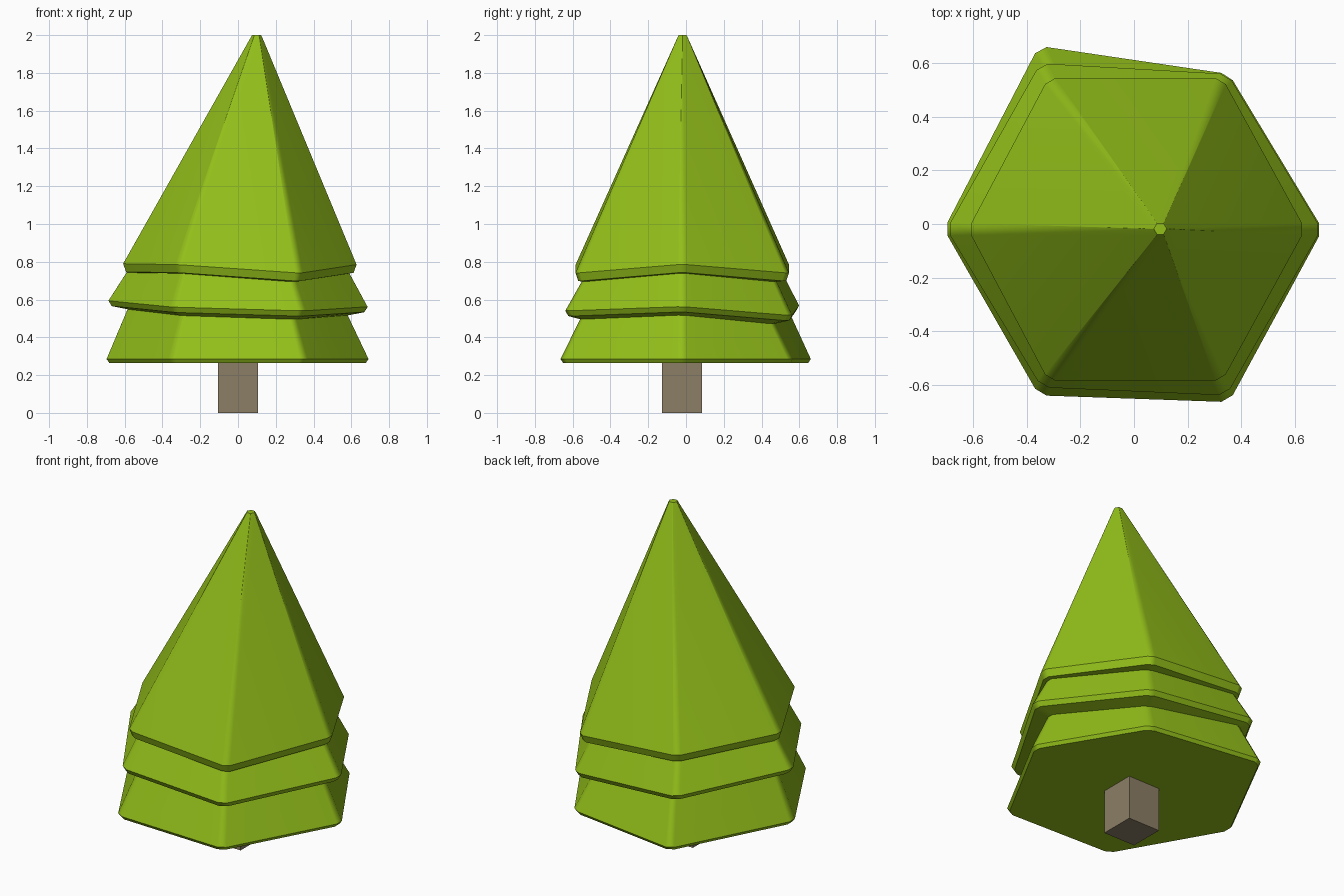
import bpy, bmesh
from math import cos, sin, pi, radians
from mathutils import Vector

if "Cube" in bpy.data.objects:
    bpy.data.objects.remove(bpy.data.objects["Cube"])


def paint(obj, name, color):
    mat = bpy.data.materials.new(name)
    mat.diffuse_color = color
    mat.use_nodes = True
    mat.node_tree.nodes["Principled BSDF"].inputs["Base Color"].default_value = mat.diffuse_color
    obj.data.materials.append(mat)


# Widest outline of each foliage tier: six slightly uneven corners
BASE = [(.705, -.02, .285), (.355, .56, .285), (-.355, .665, .285),
        (-.71, -.02, .285), (-.355, -.64, .285), (.355, -.665, .285)]
MID = [(.70, -.02, .563), (.35, .56, .515), (-.35, .60, .57),
       (-.70, -.02, .595), (-.345, -.61, .56), (.345, -.64, .54)]
TOP = [(.64, -.02, .787), (.33, .545, .74), (-.32, .545, .787),
       (-.62, -.02, .79), (-.32, -.585, .785), (.33, -.585, .74)]


def ring(outline, scale=1, dz=0, heights=None):
    """Scale an outline about the tree axis and shift it vertically."""
    heights = heights or outline
    return [Vector((x * scale, -.02 + (y + .02) * scale, h[2] + dz))
            for (x, y, z), h in zip(outline, heights)]


def tip(r, z):
    return [Vector((.098 + r * cos(i * pi / 3), -.018 + r * sin(i * pi / 3), z))
            for i in range(6)]


def chamfer(corners, t=.04):
    """Cut each corner into two points."""
    pts = []
    for i, c in enumerate(corners):
        pts.append(c.lerp(corners[i - 1], t))
        pts.append(c.lerp(corners[(i + 1) % 6], t))
    return pts


# Foliage: stacked rings from the underside to the leaning tip
rings = [ring(BASE, .98, -.02), ring(BASE),
         ring(BASE, .84, -.045, MID), ring(MID, .975, -.028), ring(MID),
         ring(MID, .86, -.047, TOP), ring(TOP, .975, -.043), ring(TOP),
         tip(.031, 1.988), tip(.024, 2.0)]
bm = bmesh.new()
loops = [[bm.verts.new(p) for p in chamfer(r)] for r in rings]
for a, b in zip(loops, loops[1:]):
    for i in range(12):
        j = (i + 1) % 12
        bm.faces.new((a[i], a[j], b[j], b[i]))
bm.faces.new(loops[0][::-1])
bm.faces.new(loops[-1])
bmesh.ops.recalc_face_normals(bm, faces=bm.faces)
mesh = bpy.data.meshes.new("foliage")
bm.to_mesh(mesh)
bm.free()
foliage = bpy.data.objects.new("foliage", mesh)
bpy.context.collection.objects.link(foliage)
bpy.ops.object.select_all(action='DESELECT')
foliage.select_set(True)
bpy.context.view_layer.objects.active = foliage
bpy.ops.object.shade_smooth_by_angle(angle=radians(36))
weighted = foliage.modifiers.new("weighted_normals", 'WEIGHTED_NORMAL')
weighted.keep_sharp = True
paint(foliage, "leaf_green", (.29, .52, .01, 1))

# Square trunk
bpy.ops.mesh.primitive_cube_add(size=1, location=(0, -.02, .14))
trunk = bpy.context.object
trunk.name = "trunk"
trunk.scale = (.212, .212, .28)
paint(trunk, "bark", (.26, .21, .13, 1))
